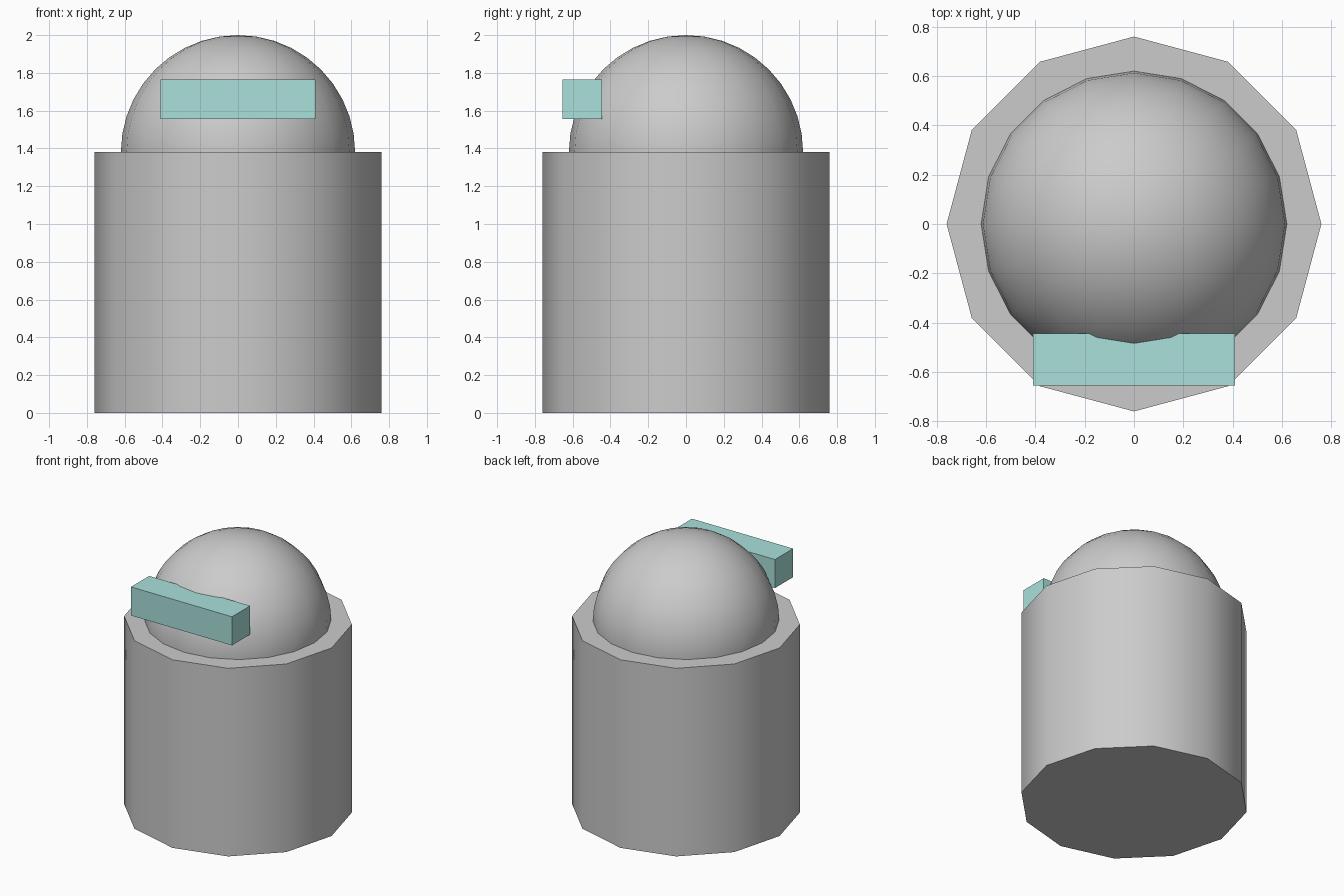
import bpy
import math

if "Cube" in bpy.data.objects:
    bpy.data.objects.remove(bpy.data.objects["Cube"])

BODY_R, BODY_H = 0.76, 1.38
DOME_R = 0.62


def smooth(obj, angle):
    bpy.ops.object.select_all(action='DESELECT')
    obj.select_set(True)
    bpy.context.view_layer.objects.active = obj
    bpy.ops.object.shade_smooth_by_angle(angle=math.radians(angle))


# Twelve-sided body standing on the floor
bpy.ops.mesh.primitive_cylinder_add(vertices=12, radius=BODY_R, depth=BODY_H,
                                    location=(0, 0, BODY_H / 2))
body = bpy.context.object
body.name = "body"
smooth(body, 40)

# Round head, its lower half sunk in the body
bpy.ops.mesh.primitive_uv_sphere_add(segments=20, ring_count=20, radius=DOME_R,
                                     location=(0, 0, BODY_H))
dome = bpy.context.object
dome.name = "dome_head"
smooth(dome, 40)

# Visor bar across the front of the head
bpy.ops.mesh.primitive_cube_add(size=1, location=(0, -0.55, 1.66))
visor = bpy.context.object
visor.name = "visor"
visor.scale = (0.82, 0.21, 0.21)
bpy.ops.object.transform_apply(location=False, rotation=False, scale=True)
mat = bpy.data.materials.new("visor_teal")
mat.diffuse_color = (0.40, 0.75, 0.70, 1)
mat.use_nodes = True
mat.node_tree.nodes["Principled BSDF"].inputs["Base Color"].default_value = mat.diffuse_color
visor.data.materials.append(mat)
